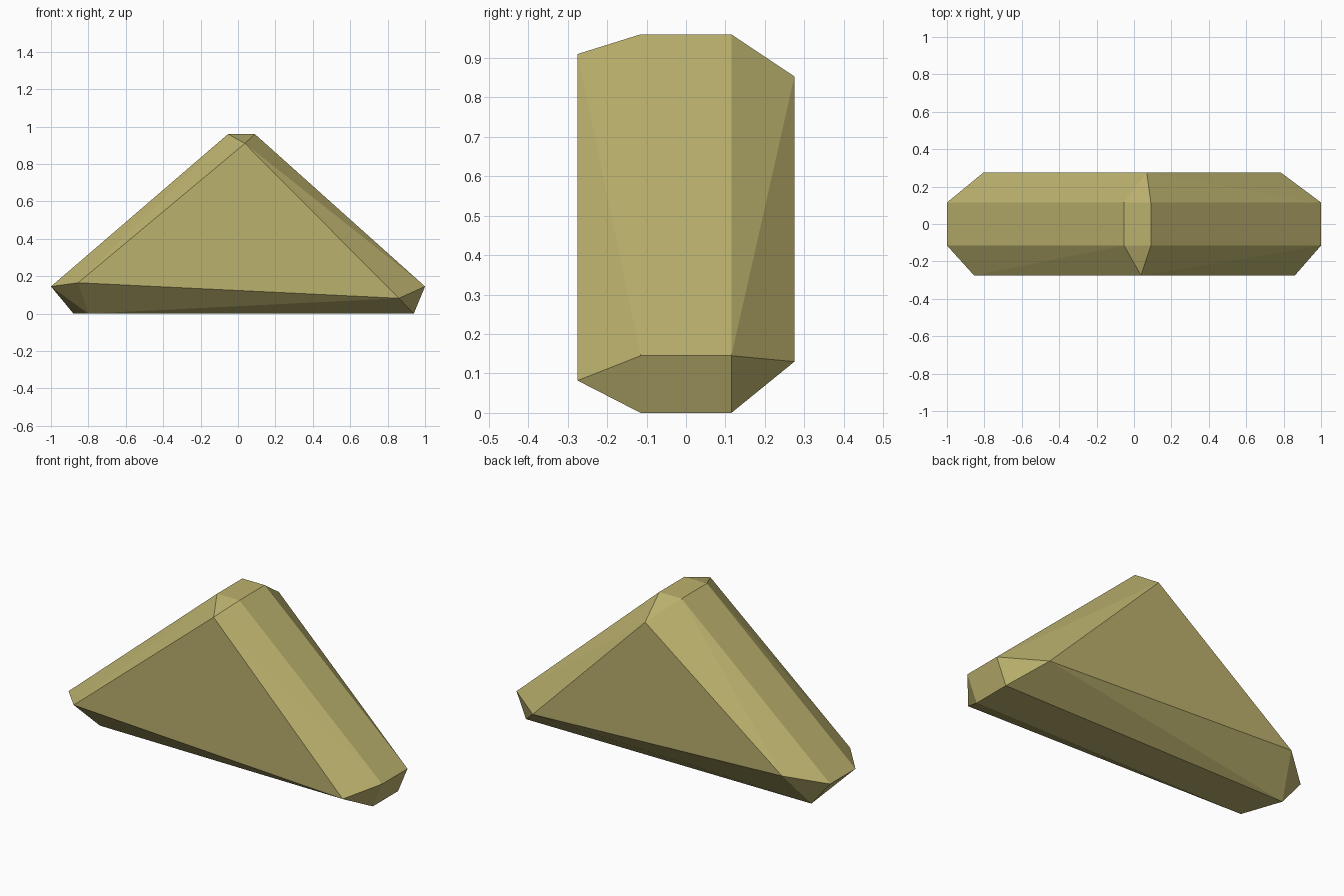
import bpy
import bmesh

if "Cube" in bpy.data.objects:
    bpy.data.objects.remove(bpy.data.objects["Cube"])

# Outlines in (x, z): a wide middle band and smaller front and back faces
FRONT = [(-0.855, 0.165), (0.86, 0.082), (0.037, 0.91)]
BACK = [(-0.805, 0.20), (0.785, 0.13), (0.068, 0.853)]
BAND = [(-1.0, 0.145), (0.94, 0.0), (1.0, 0.145), (0.09, 0.96), (-0.053, 0.96)]
LAYERS = [
    (-0.275, FRONT),
    (-0.115, BAND + [(-0.80, 0.0)]),
    (0.115, BAND + [(-0.88, 0.0)]),
    (0.275, BACK),
]

# Wedge stone: convex hull stretched over the four layers
bm = bmesh.new()
for y, outline in LAYERS:
    for x, z in outline:
        bm.verts.new((x, y, z))
bmesh.ops.convex_hull(bm, input=bm.verts[:])
bmesh.ops.dissolve_limit(bm, angle_limit=0.01, verts=bm.verts[:], edges=bm.edges[:])
bmesh.ops.recalc_face_normals(bm, faces=bm.faces[:])

mesh = bpy.data.meshes.new("wedge_stone")
bm.to_mesh(mesh)
bm.free()

# Single sandy colour
sand = bpy.data.materials.new("sandy_khaki")
sand.diffuse_color = (0.50, 0.44, 0.155, 1.0)
sand.use_nodes = True
sand.node_tree.nodes["Principled BSDF"].inputs["Base Color"].default_value = sand.diffuse_color
mesh.materials.append(sand)

stone = bpy.data.objects.new("wedge_stone", mesh)
bpy.context.collection.objects.link(stone)
